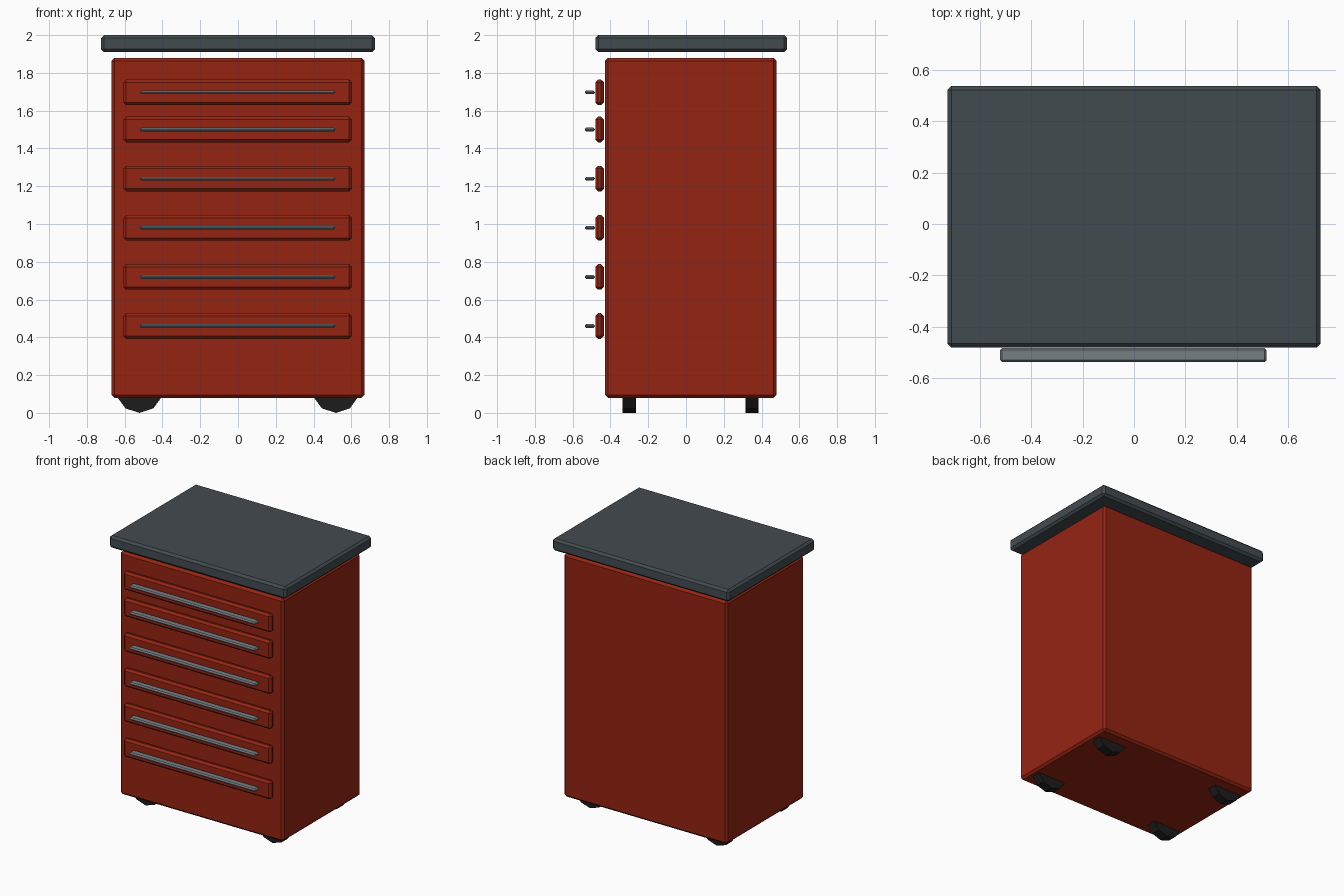
import bpy, math

if "Cube" in bpy.data.objects:
    bpy.data.objects.remove(bpy.data.objects["Cube"])


def material(name, rgb):
    m = bpy.data.materials.new(name)
    m.diffuse_color = (*rgb, 1)
    m.use_nodes = True
    m.node_tree.nodes["Principled BSDF"].inputs["Base Color"].default_value = m.diffuse_color
    return m


RED = material("red paint", (0.30, 0.018, 0.006))
SLATE = material("dark slate", (0.055, 0.07, 0.08))
STEEL = material("grey steel", (0.18, 0.21, 0.23))
RUBBER = material("black rubber", (0.012, 0.012, 0.012))


def box(name, lo, hi, bevel, mat):
    """Chamfered box between two corners."""
    bpy.ops.mesh.primitive_cube_add(size=1, location=[(a + b) / 2 for a, b in zip(lo, hi)])
    ob = bpy.context.object
    ob.name = name
    ob.scale = [b - a for a, b in zip(lo, hi)]
    bpy.ops.object.transform_apply(location=False, rotation=False, scale=True)
    mod = ob.modifiers.new("chamfer", 'BEVEL')
    mod.width = bevel
    mod.segments = 1
    ob.data.materials.append(mat)
    return ob


# Cabinet body and overhanging worktop
box("cabinet_body", (-0.67, -0.43, 0.08), (0.67, 0.48, 1.88), 0.016, RED)
box("worktop", (-0.725, -0.48, 1.91), (0.725, 0.536, 2.0), 0.016, SLATE)

# Drawer fronts, each with a long bar handle
for i, z in enumerate((1.697, 1.50, 1.24, 0.98, 0.72, 0.46), 1):
    box(f"drawer_front_{i}", (-0.607, -0.48, z - 0.068), (0.603, -0.435, z + 0.068), 0.015, RED)
    box(f"drawer_handle_{i}", (-0.52, -0.536, z - 0.01), (0.515, -0.482, z + 0.01), 0.008, STEEL)

# Four ten-sided wheels partly sunk into the body
R = 0.126
for xn, x in (("left", -0.522), ("right", 0.518)):
    for yn, y in (("front", -0.30), ("back", 0.35)):
        bpy.ops.mesh.primitive_cylinder_add(vertices=10, radius=R, depth=0.07,
                                            location=(x, y, R + 0.002),
                                            rotation=(math.pi / 2, 0, 0))
        wheel = bpy.context.object
        wheel.name = f"wheel_{yn}_{xn}"
        wheel.location.z = R
        wheel.data.materials.append(RUBBER)
